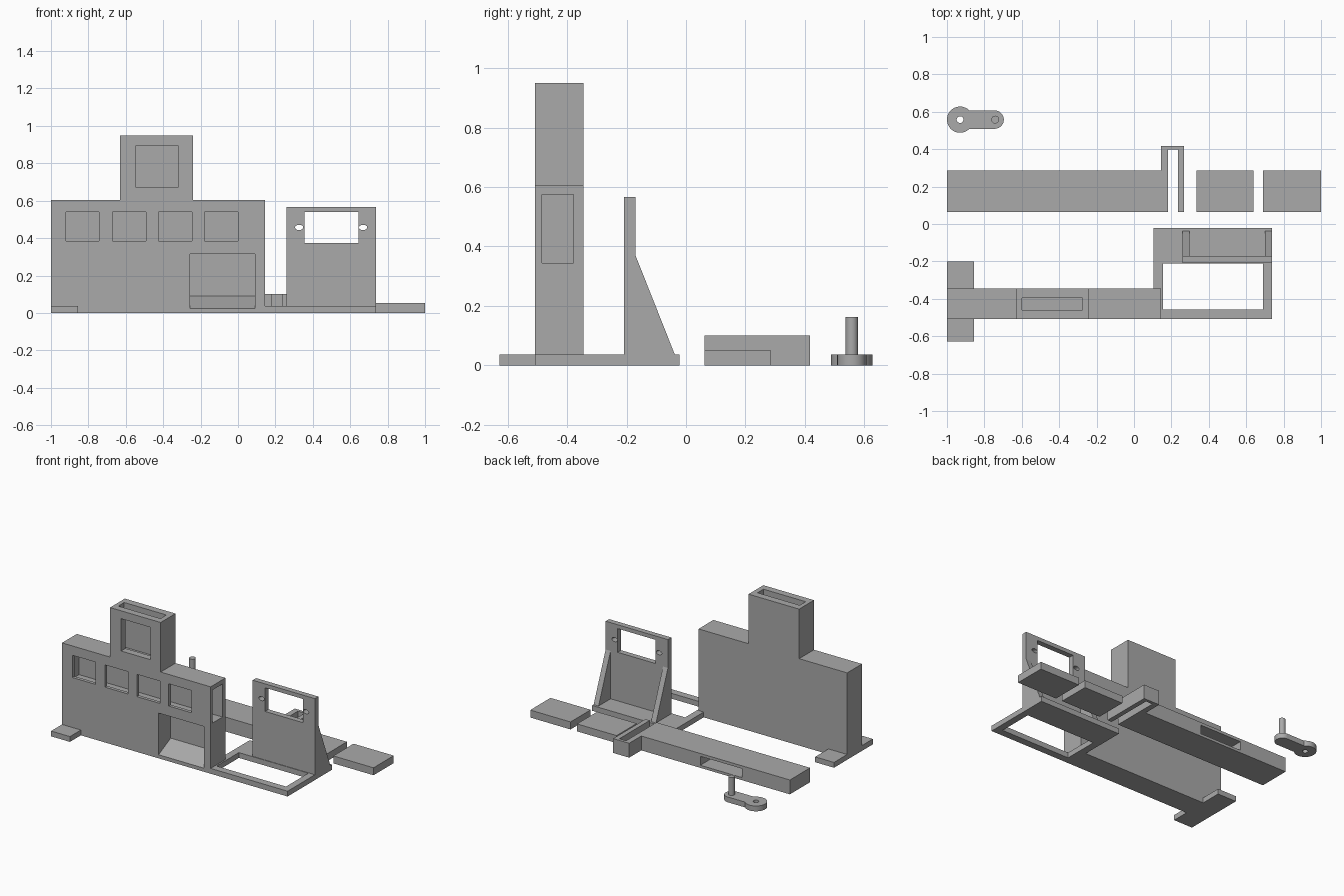
import bpy, bmesh, math

if "Cube" in bpy.data.objects:
    bpy.data.objects.remove(bpy.data.objects["Cube"])

grey = bpy.data.materials.new("plain grey")
grey.diffuse_color = (0.4, 0.4, 0.4, 1)
grey.use_nodes = True
grey.node_tree.nodes["Principled BSDF"].inputs["Base Color"].default_value = grey.diffuse_color


def prism(name, pts, lo, hi, axis):
    """Extrude a 2D profile along one axis (pts are the other two axes in order)."""
    def place(p, t):
        c = list(p)
        c.insert("xyz".index(axis), t)
        return c
    bm = bmesh.new()
    face = bm.faces.new([bm.verts.new(place(p, lo)) for p in pts])
    ext = bmesh.ops.extrude_face_region(bm, geom=[face])
    for v in ext["geom"]:
        if isinstance(v, bmesh.types.BMVert):
            v.co["xyz".index(axis)] = hi
    bmesh.ops.recalc_face_normals(bm, faces=bm.faces)
    me = bpy.data.meshes.new(name)
    bm.to_mesh(me)
    bm.free()
    me.materials.append(grey)
    ob = bpy.data.objects.new(name, me)
    bpy.context.collection.objects.link(ob)
    return ob


def box(name, x, y, z):
    return prism(name, [(x[0], y[0]), (x[1], y[0]), (x[1], y[1]), (x[0], y[1])], z[0], z[1], "z")


def oval(cx, cy, rx, ry, n=32):
    return [(cx + rx * math.cos(2 * math.pi * i / n), cy + ry * math.sin(2 * math.pi * i / n))
            for i in range(n)]


def combine(ob, tools, op="DIFFERENCE"):
    bpy.context.view_layer.objects.active = ob
    for t in tools:
        m = ob.modifiers.new("bool", "BOOLEAN")
        m.operation, m.solver, m.object = op, "EXACT", t
        bpy.ops.object.modifier_apply(modifier=m.name)
        bpy.data.objects.remove(t)
    return ob


def smooth(ob):
    bpy.ops.object.select_all(action="DESELECT")
    ob.select_set(True)
    bpy.context.view_layer.objects.active = ob
    bpy.ops.object.shade_smooth_by_angle(angle=math.radians(30))


# Tall panel with tower
panel = prism("main_panel", [(-1, 0), (.145, 0), (.145, .605), (-.24, .605), (-.24, .95),
                             (-.63, .95), (-.63, .605), (-1, .605)], -.508, -.345, "y")
cuts = [box("side_channel", (-.96, .2), (-.485, -.378), (.345, .575)),
        box("tower_slot", (-.6, -.275), (-.46, -.395), (.64, 1.0)),
        box("tower_window", (-.545, -.32), (-.6, -.43), (.67, .895))]
for x0 in (-.92, -.67, -.424, -.178):
    cuts.append(box("window", (x0, x0 + .177), (-.6, -.43), (.385, .54)))
# Doorway with a sloping floor
cuts.append(prism("doorway", [(-.508, .025), (-.375, .09), (-.375, .315), (-.6, .315), (-.6, .025)],
                  -.256, .092, "x"))
combine(panel, cuts)

# Feet under the panel end
box("front_foot", (-1, -.855), (-.628, -.508), (0, .037))
box("back_foot", (-1, -.855), (-.345, -.2), (0, .037))

# Flat base frame
frame = prism("base_frame", [(.145, -.508), (.738, -.508), (.738, -.022), (.105, -.022),
                             (.105, -.345), (.145, -.345)], 0, .037, "z")
combine(frame, [box("frame_hole", (.155, .69), (-.457, -.212), (-.1, .1))])

# Upright mounting plate with opening and screw holes
plate = box("upright_plate", (.258, .738), (-.208, -.17), (.037, .567))
combine(plate, [box("opening", (.355, .645), (-.3, -.1), (.375, .54))]
        + [prism("screw_hole", oval(x, .457, .022, .014), -.3, -.1, "y") for x in (.327, .669)])
for name, x in (("left_gusset", .258), ("right_gusset", .7)):
    prism(name, [(-.17, .037), (-.038, .037), (-.17, .37)], x, x + .038, "x")

# Long sliding bar with U-shaped end and pocket in its back
bar = prism("slide_bar", [(-1, .063), (.183, .063), (.183, .397), (.235, .397), (.235, .063),
                          (.268, .063), (.268, .418), (.145, .418), (.145, .285), (-1, .285)],
            0, .1, "z")
combine(bar, [box("pocket", (-.63, -.31), (.1, .4), (.018, .08))])

# Loose low blocks
box("middle_block", (.335, .64), (.063, .285), (0, .052))
box("end_block", (.69, 1), (.063, .285), (0, .052))

# Crank lever with pin
cy = .558
arm = box("crank_lever", (-.93, -.745), (cy - .049, cy + .049), (0, .037))
combine(arm, [prism("hub", oval(-.93, cy, .07, .07, 48), 0, .037, "z"),
              prism("tip", oval(-.745, cy, .049, .049, 48), 0, .037, "z")], "UNION")
combine(arm, [prism("axle_hole", oval(-.93, cy, .018, .018), -.1, .1, "z")])
pin = prism("crank_pin", oval(-.742, cy, .021, .021), .037, .162, "z")
for ob in (arm, pin, plate):
    smooth(ob)
